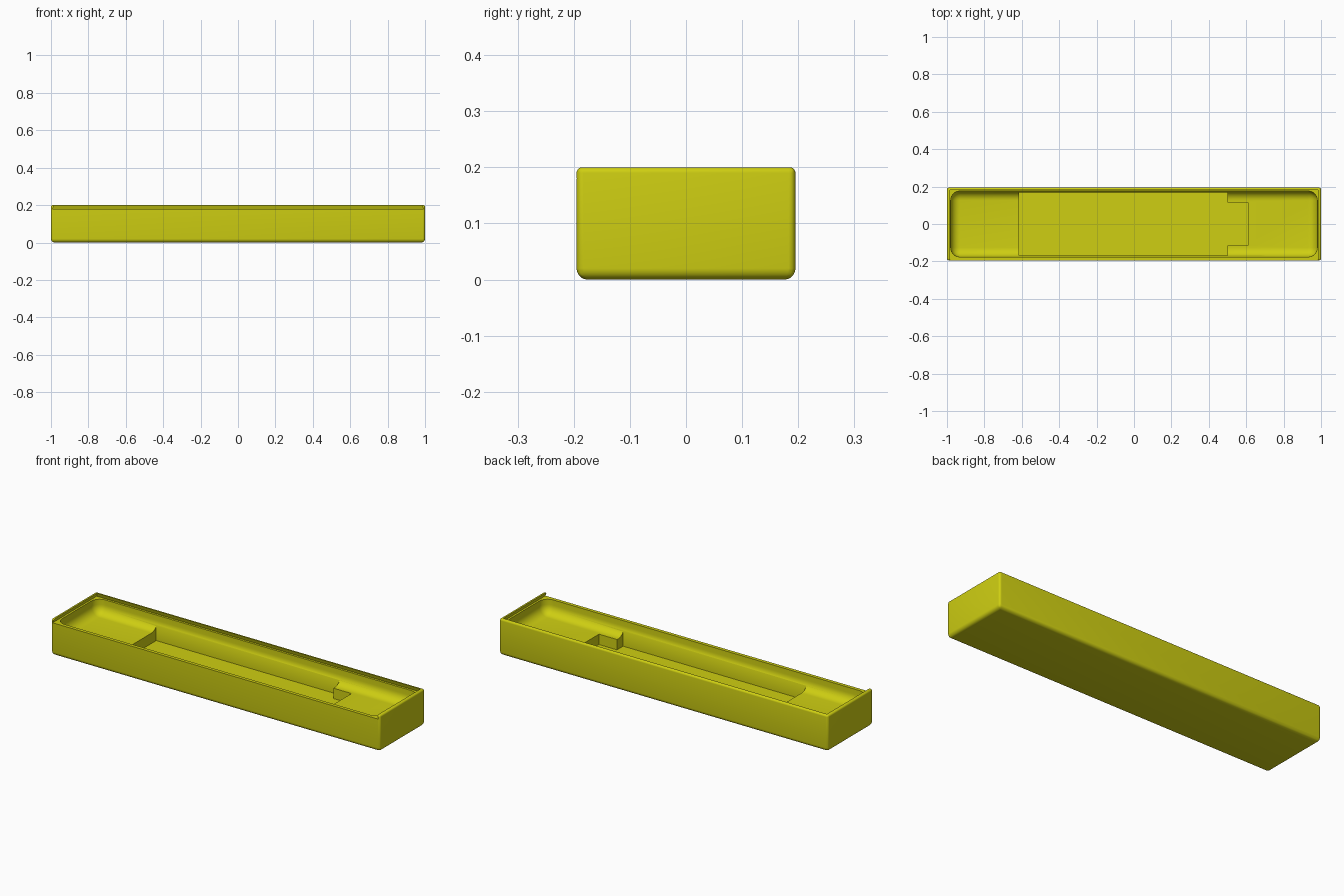
import bpy
import bmesh
from math import radians

cube = bpy.data.objects.get("Cube")
if cube:
    bpy.data.objects.remove(cube, do_unlink=True)

yellow = bpy.data.materials.new("olive_yellow")
yellow.use_nodes = True
COLOR = (0.62, 0.62, 0.006, 1)
yellow.diffuse_color = COLOR
yellow.node_tree.nodes["Principled BSDF"].inputs["Base Color"].default_value = COLOR


def make_block(name, lo, hi, top_inset=0.0):
    """Box between two corners; top_inset leans every side but the front inwards."""
    bm = bmesh.new()
    bmesh.ops.create_cube(bm, size=1)
    for v in bm.verts:
        top = v.co.z > 0
        v.co = [lo[i] if v.co[i] < 0 else hi[i] for i in range(3)]
        if top and top_inset:
            v.co.x -= top_inset if v.co.x > 0 else -top_inset
            if v.co.y > 0:
                v.co.y -= top_inset
    mesh = bpy.data.meshes.new(name)
    bm.to_mesh(mesh)
    bm.free()
    mesh.materials.append(yellow)
    obj = bpy.data.objects.new(name, mesh)
    bpy.context.collection.objects.link(obj)
    return obj


def round_edges(obj, width, weight_rule):
    """Bevel edges by a weight that depends on whether they are low, high or upright."""
    bm = bmesh.new()
    bm.from_mesh(obj.data)
    layer = bm.edges.layers.float.new("bevel_weight_edge")
    middle = sum(v.co.z for v in bm.verts) / len(bm.verts)
    for e in bm.edges:
        low = [v.co.z < middle for v in e.verts]
        kind = "low" if all(low) else "upright" if any(low) else "high"
        e[layer] = weight_rule[kind]
    bm.to_mesh(obj.data)
    bm.free()
    mod = obj.modifiers.new("rounding", 'BEVEL')
    mod.limit_method = 'WEIGHT'
    mod.width = width
    mod.segments = 8


# Outer case
case = make_block("case", (-1, -0.195, 0), (1, 0.195, 0.2))
round_edges(case, 0.02, {"low": 1, "upright": 0.6, "high": 0.5})

# Rounded tray hollow
tray = make_block("tray_cutter", (-0.98, -0.176, 0.1), (0.98, 0.176, 0.3))
round_edges(tray, 0.05, {"low": 1, "upright": 1, "high": 0})

# Deep pocket with a narrower finger notch, and the dovetail lid slot open to the front
cutters = [
    tray,
    make_block("pocket_cutter", (-0.615, -0.168, 0.043), (0.5, 0.168, 0.25)),
    make_block("notch_cutter", (0.45, -0.115, 0.043), (0.61, 0.115, 0.25)),
    make_block("lid_slot_cutter", (-0.991, -0.3, 0.179), (0.991, 0.188, 0.202), 0.008),
]
for cutter in cutters:
    cutter.hide_render = True
    mod = case.modifiers.new(cutter.name, 'BOOLEAN')
    mod.operation = 'DIFFERENCE'
    mod.solver = 'EXACT'
    mod.object = cutter

# Bake the cuts and remove the cutters
bpy.context.view_layer.update()
graph = bpy.context.evaluated_depsgraph_get()
result = bpy.data.meshes.new_from_object(case.evaluated_get(graph))
case.modifiers.clear()
case.data = result
for cutter in cutters:
    bpy.data.objects.remove(cutter, do_unlink=True)

result.materials.clear()
result.materials.append(yellow)
for face in result.polygons:
    face.material_index = 0

bpy.ops.object.select_all(action='DESELECT')
case.select_set(True)
bpy.context.view_layer.objects.active = case
bpy.ops.object.shade_smooth_by_angle(angle=radians(30))
